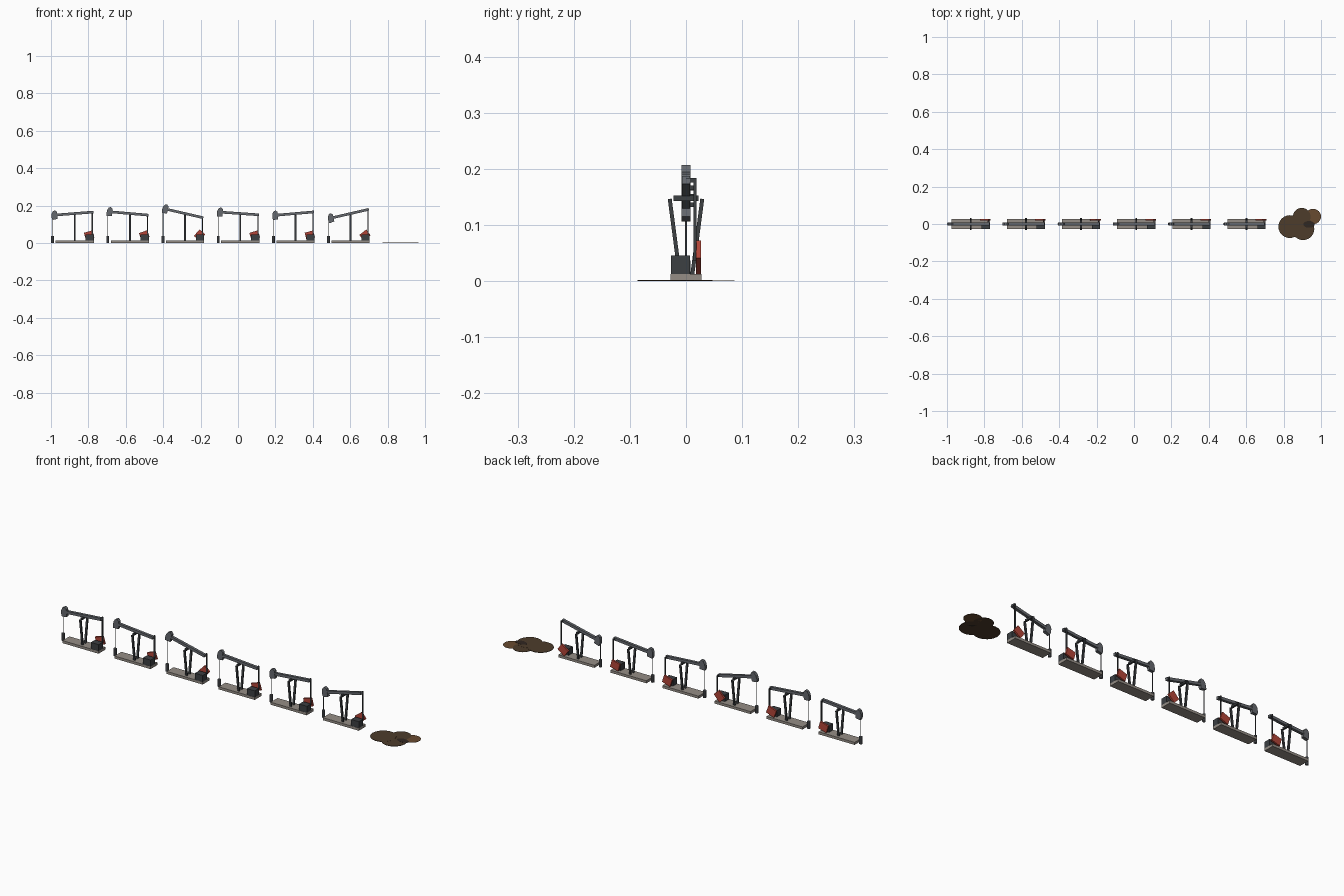
import bpy, bmesh, math
from mathutils import Matrix, Vector

if "Cube" in bpy.data.objects:
    bpy.data.objects.remove(bpy.data.objects["Cube"])

def mat(name, c):
    m = bpy.data.materials.new(name)
    m.diffuse_color = (*c, 1)
    m.use_nodes = True
    m.node_tree.nodes["Principled BSDF"].inputs["Base Color"].default_value = m.diffuse_color
    return m

CONC = mat("concrete", (0.30, 0.27, 0.24))
DARK = mat("dark_steel", (0.045, 0.05, 0.055))
STEEL = mat("steel", (0.13, 0.14, 0.155))
RED = mat("red_paint", (0.45, 0.06, 0.04))
OIL = [mat("oil_brown", (0.075, 0.045, 0.024)), mat("oil_light", (0.14, 0.07, 0.03)),
       mat("oil_dark", (0.03, 0.02, 0.015))]

def finish(name, bm, m, matrix=None):
    me = bpy.data.meshes.new(name)
    bmesh.ops.recalc_face_normals(bm, faces=bm.faces)
    if matrix:
        bm.transform(matrix)
    bm.to_mesh(me)
    bm.free()
    me.materials.append(m)
    ob = bpy.data.objects.new(name, me)
    bpy.context.collection.objects.link(ob)
    return ob

def box(name, lo, hi, m, matrix=None):
    bm = bmesh.new()
    lo, hi = Vector(lo), Vector(hi)
    bmesh.ops.create_cube(bm, size=1, matrix=Matrix.Translation((lo + hi) / 2)
                          @ Matrix.Diagonal((*(hi - lo), 1)))
    return finish(name, bm, m, matrix)

def rod(name, a, b, r, m, sides=8):
    a, b = Vector(a), Vector(b)
    bm = bmesh.new()
    bmesh.ops.create_cone(bm, cap_ends=True, segments=sides, radius1=r, radius2=r, depth=(b - a).length)
    rot = (b - a).to_track_quat('Z', 'Y').to_matrix().to_4x4()
    return finish(name, bm, m, Matrix.Translation((a + b) / 2) @ rot)

def prism(name, pts, half, m, matrix):
    bm = bmesh.new()
    f = bm.faces.new([bm.verts.new((x, -half, z)) for x, z in pts])
    ext = bmesh.ops.extrude_face_region(bm, geom=[f])["geom"]
    bmesh.ops.translate(bm, vec=(0, 2 * half, 0), verts=[v for v in ext if isinstance(v, bmesh.types.BMVert)])
    return finish(name, bm, m, matrix)

PIVOT = 0.158
HEAD = [(-0.094, 0.016), (-0.104, 0.026), (-0.116, 0.021), (-0.123, 0.008),
        (-0.125, -0.010), (-0.122, -0.025), (-0.094, -0.022)]

def pumpjack(x, tilt, crank):
    at = Matrix.Translation((x, 0, 0))
    beam = Matrix.Translation((x, 0, PIVOT)) @ Matrix.Rotation(math.radians(tilt), 4, 'Y')
    box("base_slab", (-.102, -.028, 0), (.102, .028, .013), CONC, at)
    # support posts, spreading towards the top, and bearing bar
    for s in (-1, 1):
        lean = Matrix.Translation((x, s * .011, .010)) @ Matrix.Rotation(-s * math.radians(7.5), 4, 'X')
        box("support_post", (-.005, -.0035, 0), (.005, .0035, .138), DARK, lean)
    box("bearing_bar", (-.005, -.022, .143), (.005, .022, .153), DARK, at)
    # rocking beam and horsehead
    box("walking_beam", (-.1, -.007, -.007), (.1, .007, .007), STEEL, beam)
    prism("horse_head", HEAD, .008, STEEL, beam)
    # drive
    box("gearbox", (.058, -.027, .013), (.102, .007, .046), DARK, at)
    spin = Matrix.Translation((x + .077, 0, .0425)) @ Matrix.Rotation(math.radians(-crank), 4, 'Y')
    box("counterweight", (-.0235, .018, -.0195), (.0235, .027, .0195), RED, spin)
    tail = beam @ Vector((.096, 0, 0))
    box("pitman_arm", (x + .091, .0135, .036), (x + .097, .0185, tail.z), DARK)
    box("tail_pin", (x + .091, 0, tail.z - .004), (x + .097, .0185, tail.z + .004), DARK)
    # well
    tip = beam @ Vector((-.118, 0, 0))
    rod("polished_rod", (x - .118, 0, .03), (x - .118, 0, tip.z), .0016, STEEL, 6)
    rod("wellhead", (x - .118, 0, 0), (x - .118, 0, .037), .008, STEEL, 10)

TILTS = [-4.5, 5, 13, 4, -5, -13]
CRANKS = [16, 20, 47, 18, 15, 37]
for i in range(6):
    pumpjack(-.873 + .295 * i, TILTS[i], CRANKS[i])

# oil puddles: x, y, x radius, y radius, height, material
for x, y, rx, ry, h, k in [(.833, -.014, .061, .061, .0022, 0), (.904, -.026, .06, .06, .0018, 0),
                           (.897, .040, .047, .046, .0014, 0), (.957, .040, .043, .041, .0010, 1),
                           (.935, -.002, .030, .018, .0026, 2)]:
    bm = bmesh.new()
    bmesh.ops.create_cone(bm, cap_ends=True, segments=24, radius1=1, radius2=1, depth=1)
    finish("oil_puddle", bm, OIL[k], Matrix.Translation((x, y, h / 2)) @ Matrix.Diagonal((rx, ry, h, 1)))
